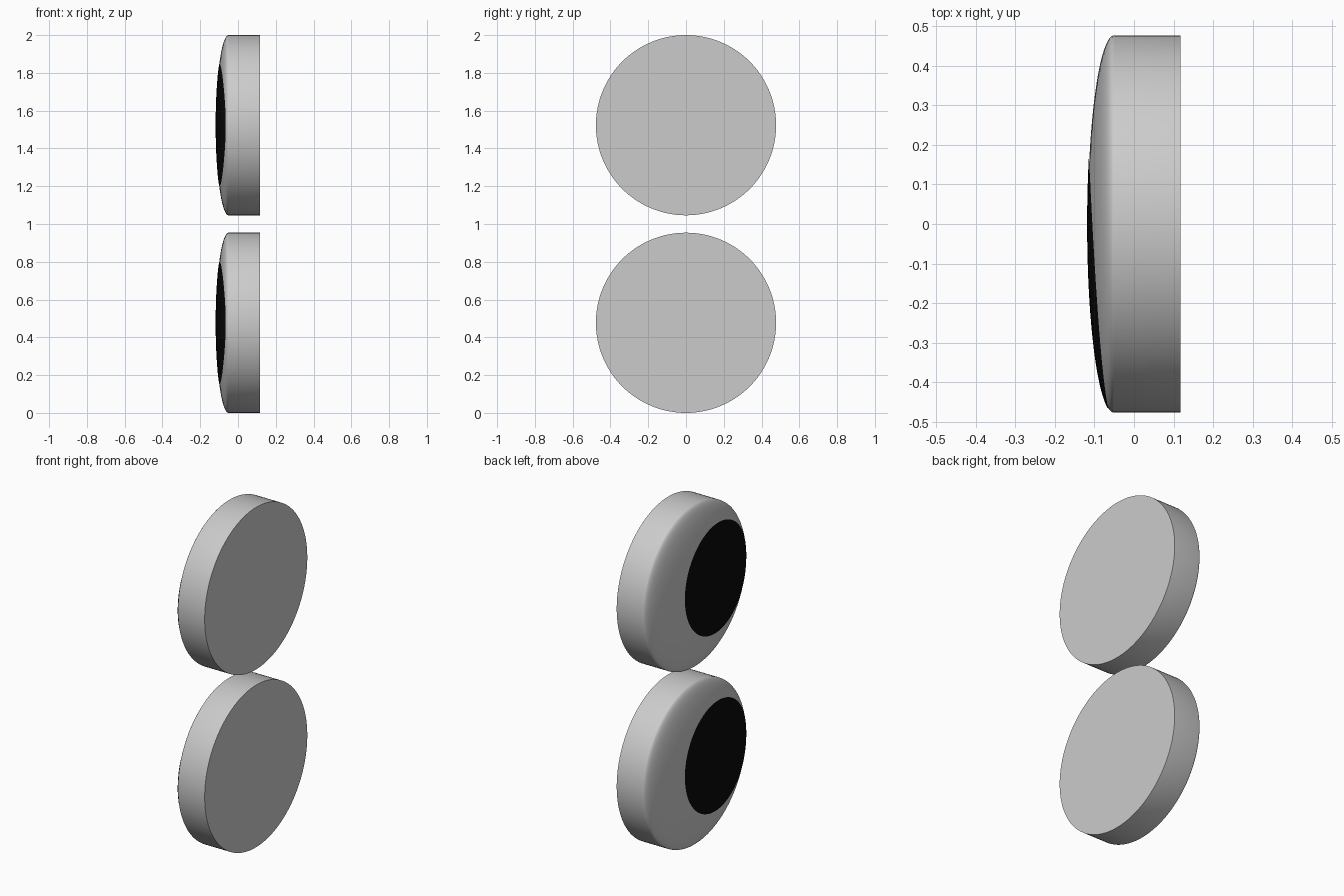
import bpy, bmesh, math
from mathutils import Vector

if "Cube" in bpy.data.objects:
    bpy.data.objects.remove(bpy.data.objects["Cube"])

R = 0.477          # disc radius
BACK = 0.117       # flat side
RIM = -0.05        # where the dome starts
DOME = 0.067       # dome depth
SEG = 128

black = bpy.data.materials.new("black")
black.diffuse_color = (0.003, 0.003, 0.003, 1)
black.use_nodes = True
black.node_tree.nodes["Principled BSDF"].inputs["Base Color"].default_value = black.diffuse_color


def make_object(name, bm, z):
    mesh = bpy.data.meshes.new(name)
    bm.to_mesh(mesh)
    bm.free()
    ob = bpy.data.objects.new(name, mesh)
    ob.location.z = z
    bpy.context.collection.objects.link(ob)
    bpy.ops.object.select_all(action='DESELECT')
    ob.select_set(True)
    bpy.context.view_layer.objects.active = ob
    bpy.ops.object.shade_smooth_by_angle(angle=math.radians(35))
    return ob


def eye_white(name, z):
    # Lathed profile: flat side, straight rim, squashed dome
    bm = bmesh.new()
    profile = [(BACK, 0), (BACK, R)]
    n = 28
    for i in range(n + 1):
        a = math.pi / 2 * i / n
        profile.append((RIM - DOME * math.sin(a), R * math.cos(a)))
    vs = [bm.verts.new((x, r, 0)) for x, r in profile]
    es = [bm.edges.new(p) for p in zip(vs, vs[1:])]
    bmesh.ops.spin(bm, geom=vs + es, cent=(0, 0, 0), axis=(1, 0, 0),
                   angle=math.tau, steps=SEG)
    bmesh.ops.remove_doubles(bm, verts=bm.verts[:], dist=1e-5)
    bmesh.ops.recalc_face_normals(bm, faces=bm.faces[:])
    return make_object(name, bm, z)


def pupil(name, z, cy=-0.147, radius=0.32, rings=24):
    # Round patch lying just above the dome, shifted toward the front
    bm = bmesh.new()

    def on_dome(r, a):
        y, h = cy + r * math.cos(a), r * math.sin(a)
        d = DOME * math.sqrt(max(0, 1 - (y * y + h * h) / R ** 2))
        normal = Vector((-d / DOME ** 2, y / R ** 2, h / R ** 2)).normalized()
        return bm.verts.new(Vector((RIM - d, y, h)) + normal * 0.0015)

    centre = on_dome(0, 0)
    prev = None
    for k in range(1, rings + 1):
        r = radius * math.sin(math.pi / 2 * k / rings)
        ring = [on_dome(r, math.tau * i / SEG) for i in range(SEG)]
        for i in range(SEG):
            j = (i + 1) % SEG
            if prev:
                bm.faces.new((prev[i], prev[j], ring[j], ring[i]))
            else:
                bm.faces.new((centre, ring[j], ring[i]))
        prev = ring
    bm.normal_update()
    if sum(f.normal.x for f in bm.faces) > 0:
        bmesh.ops.reverse_faces(bm, faces=bm.faces[:])
    make_object(name, bm, z).data.materials.append(black)


# Two identical eyes, one above the other
for side, z in (("lower", R), ("upper", 2 - R)):
    eye_white(side + "_eye", z)
    pupil(side + "_pupil", z)
